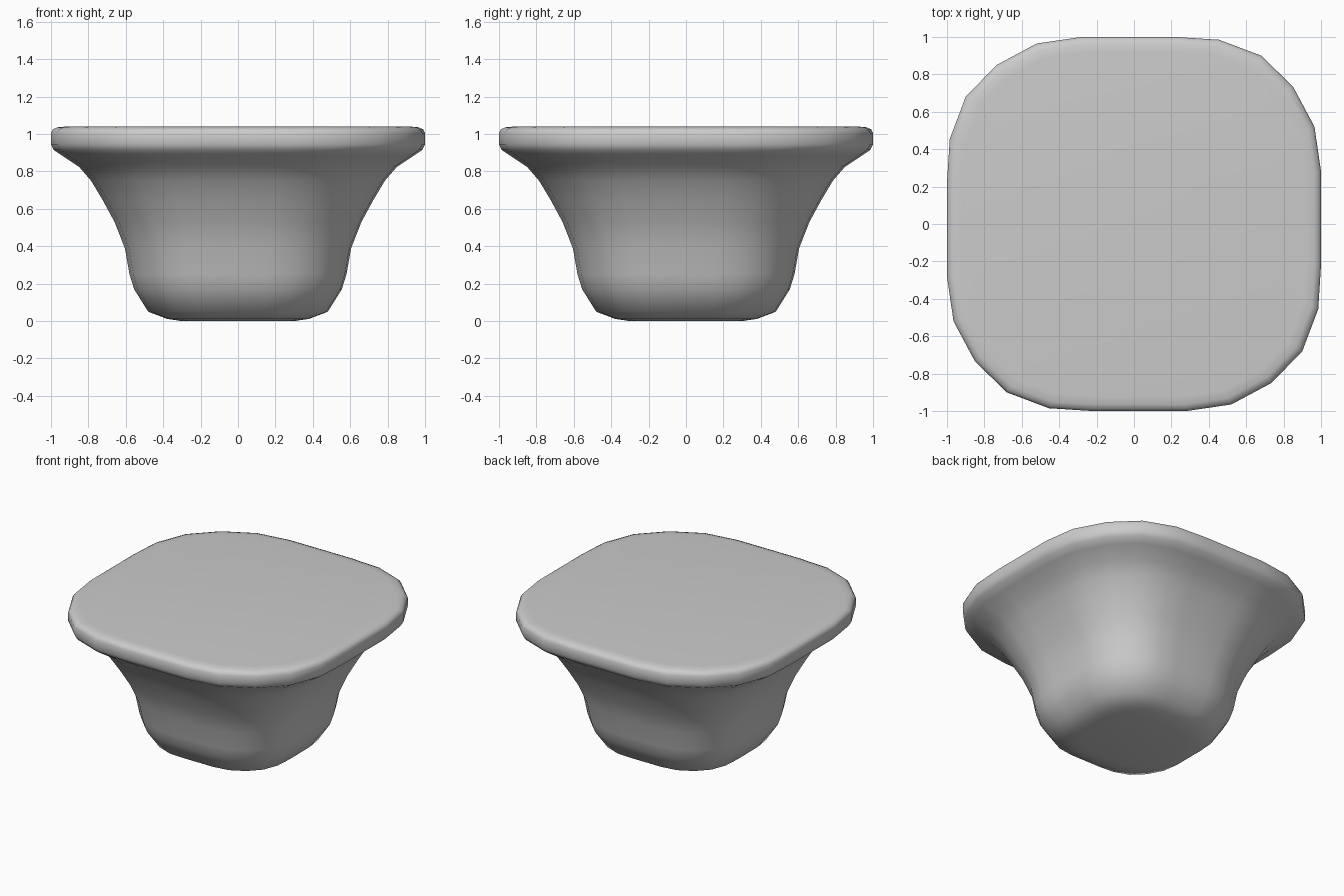
import bpy, bmesh, math

if "Cube" in bpy.data.objects:
    bpy.data.objects.remove(bpy.data.objects["Cube"])

# One quarter of the rounded-square outline (unit half width), repeated 4 times
QUARTER = [(1.0, 0.02), (1.0, 0.28), (0.965, 0.52), (0.85, 0.735),
           (0.68, 0.9), (0.455, 0.985), (0.22, 1.0)]
outline = []
for k in range(4):
    c, s = round(math.cos(k * math.pi / 2)), round(math.sin(k * math.pi / 2))
    outline += [(c * x - s * y, s * x + c * y) for x, y in QUARTER]

# Profile from base to top: (half width, height)
PROFILE = [(0.30, 0.0), (0.38, 0.012), (0.48, 0.05), (0.555, 0.17), (0.58, 0.25),
           (0.605, 0.39), (0.66, 0.53), (0.725, 0.65), (0.785, 0.75),
           (0.85, 0.825), (0.94, 0.885), (0.985, 0.915), (1.0, 0.945), (1.0, 1.005),
           (0.99, 1.025), (0.965, 1.036), (0.92, 1.04)]

# Loft the flared pedestal knob and close both ends
bm = bmesh.new()
rings = [[bm.verts.new((x * w, y * w, z)) for x, y in outline] for w, z in PROFILE]
n = len(outline)
for a, b in zip(rings, rings[1:]):
    for i in range(n):
        j = (i + 1) % n
        bm.faces.new((a[i], a[j], b[j], b[i]))
bm.faces.new(rings[0][::-1])
bm.faces.new(rings[-1])
bmesh.ops.recalc_face_normals(bm, faces=bm.faces)

mesh = bpy.data.meshes.new("flared_knob")
bm.to_mesh(mesh)
bm.free()
knob = bpy.data.objects.new("flared_knob", mesh)
bpy.context.collection.objects.link(knob)
bpy.context.view_layer.objects.active = knob
knob.select_set(True)
bpy.ops.object.shade_smooth_by_angle(angle=math.radians(60))
